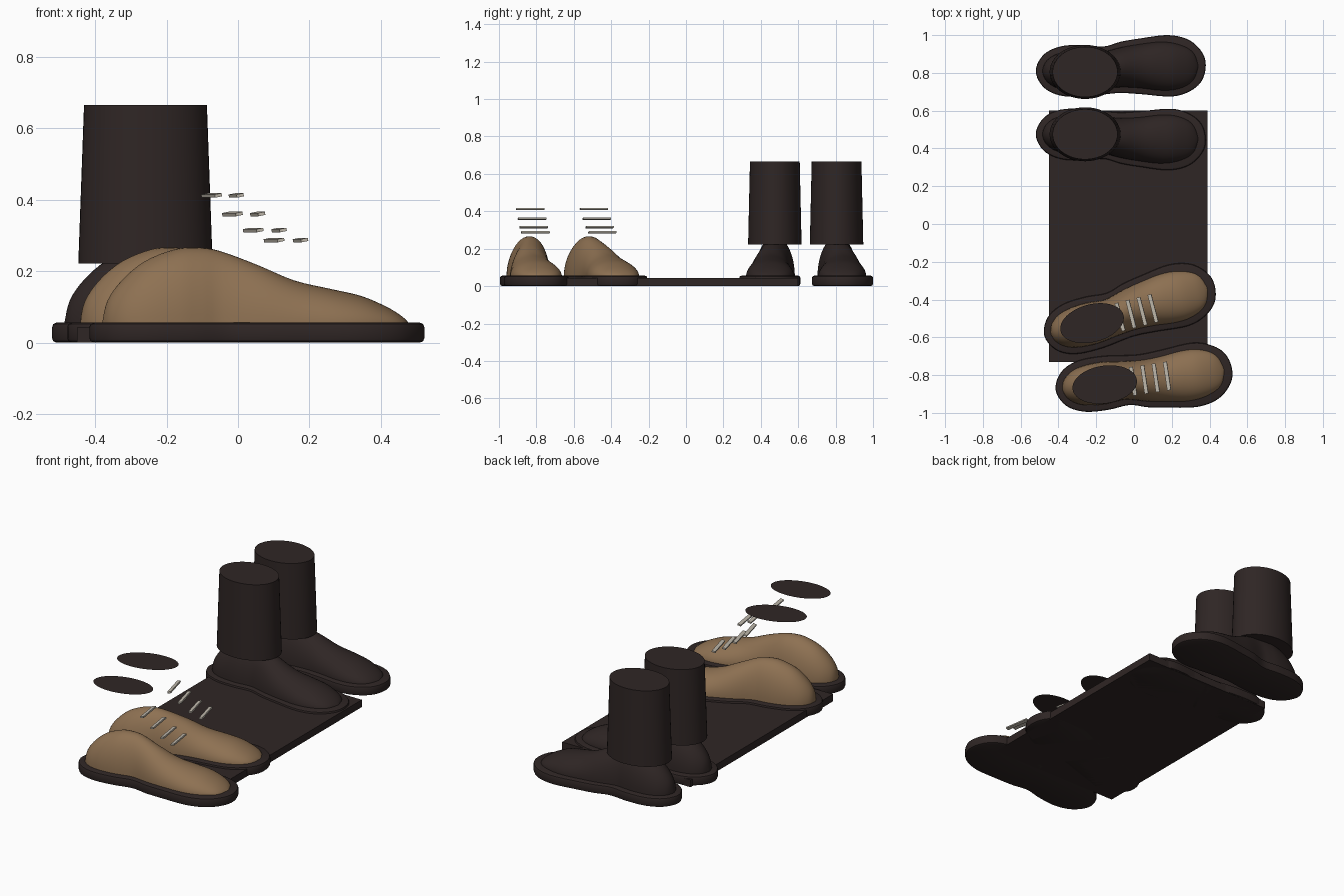
import bpy, bmesh, math
from mathutils import Matrix, Vector

if "Cube" in bpy.data.objects:
    bpy.data.objects.remove(bpy.data.objects["Cube"])


def material(name, rgb):
    m = bpy.data.materials.new(name)
    m.diffuse_color = (*rgb, 1)
    m.use_nodes = True
    m.node_tree.nodes["Principled BSDF"].inputs["Base Color"].default_value = m.diffuse_color
    return m


DARK = material("dark brown leather", (0.028, 0.019, 0.018))
TAN = material("tan leather", (0.27, 0.165, 0.085))
LACE = material("pale lace", (0.52, 0.48, 0.41))


def catmull(pts, n, closed):
    """Smooth curve through points of any dimension."""
    pts = [Vector(p) for p in pts]
    k = len(pts)
    get = (lambda i: pts[i % k]) if closed else (lambda i: pts[max(0, min(k - 1, i))])
    out = []
    for i in range(k if closed else k - 1):
        a, b, c, d = (get(i + j) for j in (-1, 0, 1, 2))
        for s in range(n):
            t = s / n
            out.append(0.5 * (2 * b + (c - a) * t + (2 * a - 5 * b + 4 * c - d) * t * t
                              + (3 * b - a - 3 * c + d) * t ** 3))
    return out if closed else out + [pts[-1]]


def finish(name, bm, mat, matrix, smooth=True):
    bm.transform(matrix)
    bmesh.ops.recalc_face_normals(bm, faces=bm.faces)
    me = bpy.data.meshes.new(name)
    bm.to_mesh(me)
    bm.free()
    me.materials.append(mat)
    ob = bpy.data.objects.new(name, me)
    bpy.context.collection.objects.link(ob)
    if smooth:
        bpy.context.view_layer.objects.active = ob
        ob.select_set(True)
        bpy.ops.object.shade_smooth_by_angle(angle=math.radians(40))
        ob.select_set(False)
    return ob


def loft(rings, caps=True):
    bm = bmesh.new()
    rows = [[bm.verts.new(p) for p in r] for r in rings]
    n = len(rows[0])
    for a, b in zip(rows, rows[1:]):
        for i in range(n):
            j = (i + 1) % n
            bm.faces.new((a[i], a[j], b[j], b[i]))
    if caps:
        bm.faces.new(rows[0])
        bm.faces.new(rows[-1])
    return bm


# Sole outline, toe towards +x, outer side bulging to +y
OUTLINE = [(-.45, 0), (-.41, .085), (-.32, .13), (-.2, .138), (-.09, .13), (0, .155),
           (.1, .172), (.25, .19), (.36, .165), (.43, .1), (.45, .03), (.43, -.05),
           (.37, -.105), (.27, -.135), (.1, -.122), (-.02, -.117), (-.18, -.135),
           (-.32, -.13), (-.41, -.085)]

# Upper stations: x, inner y, outer y, height above sole
STATIONS = [(-.415, -.006, .006, .01), (-.4, -.045, .045, .07), (-.36, -.08, .08, .127),
            (-.3, -.1, .1, .178), (-.22, -.107, .107, .211), (-.16, -.103, .103, .216),
            (-.1, -.095, .1, .207), (0, -.086, .125, .168), (.1, -.09, .142, .124),
            (.2, -.102, .154, .1), (.28, -.1, .148, .081), (.35, -.077, .124, .05),
            (.39, -.04, .09, .024), (.41, .015, .035, .005)]


def sole(name, matrix):
    pts = catmull([(x, y, 0) for x, y in OUTLINE], 5, True)
    n = len(pts)
    normals = []
    for i in range(n):
        t = pts[(i + 1) % n] - pts[i - 1]
        normals.append(Vector((t.y, -t.x, 0)).normalized())
    rings = []
    for inset, z in ((.012, 0), (.003, .004), (0, .012), (0, .044), (.003, .052), (.012, .056)):
        rings.append([p + m * inset + Vector((0, 0, z)) for p, m in zip(pts, normals)])
    finish(name, loft(rings), DARK, matrix)


def upper(name, matrix, mat):
    rings = []
    for x, lo, hi, h in catmull(STATIONS, 4, False):
        mid, w = (lo + hi) / 2, (hi - lo) / 2
        ring = [(x, mid + w * math.cos(t), .05 + h * math.sin(t))
                for t in (math.pi * i / 24 for i in range(25))]
        rings.append(ring)
    finish(name, loft(rings), mat, matrix)


def ellipse(rx, ry, z, n=48):
    return [(rx * math.cos(math.tau * i / n), ry * math.sin(math.tau * i / n), z)
            for i in range(n)]


def placement(x, y, angle, size, side):
    return (Matrix.Translation((x, y, 0)) @ Matrix.Rotation(math.radians(angle), 4, 'Z')
            @ Matrix.Diagonal((size, size * side, 1, 1)))


# Base board
bm = bmesh.new()
bmesh.ops.create_cube(bm, size=1)
finish("base_board", bm, DARK, Matrix.Translation((-.03, -.065, .0215))
       @ Matrix.Diagonal((.84, 1.33, .043, 1)), False)

# Pair of tall boots
for label, y, side in (("back", .81, 1), ("front", .475, -1)):
    m = placement(-.07, y, 0, 1, side)
    sole(label + "_boot_sole", m)
    upper(label + "_boot_upper", m, DARK)
    shaft = loft([ellipse(.188, .143, .222), ellipse(.172, .133, .665)])
    finish(label + "_boot_shaft", shaft, DARK,
           Matrix.Translation((-.259, y - .005 * (side > 0), 0)))

# Pair of laced shoes with floating opening discs and lace bars
SHOES = (("outer", (.05, -.81), 8.5, -1, (-.155, -.85), (-.005, -.832), (.175, -.805)),
         ("inner", (-.02, -.473), 14.5, 1, (-.222, -.525), (-.074, -.492), (.101, -.447)))
for label, (x, y), angle, side, disc, first, last in SHOES:
    m = placement(x, y, angle, 1.045, side)
    sole(label + "_shoe_sole", m)
    upper(label + "_shoe_upper", m, TAN)
    turn = Matrix.Rotation(math.radians(angle), 4, 'Z')
    bm = bmesh.new()
    bm.faces.new([bm.verts.new(p) for p in ellipse(.172, .1, 0)])
    finish(label + "_shoe_opening", bm, DARK, Matrix.Translation((*disc, .537)) @ turn, False)
    for i, z in enumerate((.412, .36, .315, .287)):
        p = Vector(first).lerp(Vector(last), i / 3)
        bm = bmesh.new()
        bmesh.ops.create_cube(bm, size=1)
        finish(f"{label}_shoe_lace_{i + 1}", bm, LACE,
               Matrix.Translation((p.x, p.y, z)) @ turn @ Matrix.Rotation(-.2, 4, 'Y')
               @ Matrix.Diagonal((.02, .152, .009, 1)), False)
